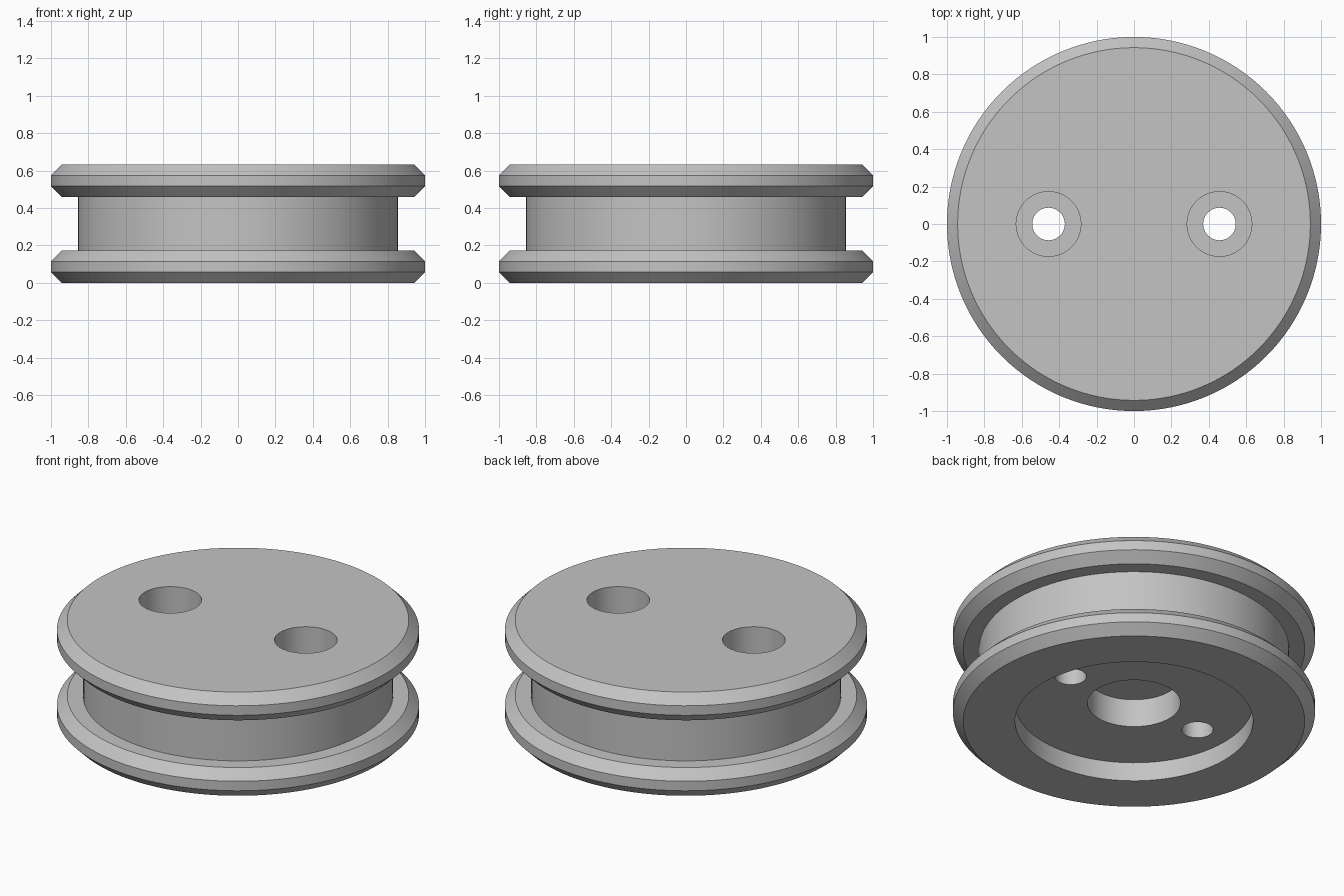
import bpy
import bmesh
import math

SEGMENTS = 128

cube = bpy.data.objects.get("Cube")
if cube:
    bpy.data.objects.remove(cube, do_unlink=True)

# One plain grey for the whole part
grey = bpy.data.materials.new("plain grey")
grey.use_nodes = True
colour = (0.55, 0.55, 0.55, 1.0)
grey.diffuse_color = colour
grey.node_tree.nodes["Principled BSDF"].inputs["Base Color"].default_value = colour


def lathe(name, profile, segments, x=0.0):
    """Revolve a closed (radius, height) profile that starts and ends on the axis."""
    bm = bmesh.new()
    rings = []
    for r, z in profile:
        if r == 0:
            rings.append([bm.verts.new((0, 0, z))])
        else:
            angles = [2 * math.pi * i / segments for i in range(segments)]
            rings.append([bm.verts.new((r * math.cos(a), r * math.sin(a), z)) for a in angles])
    for low, high in zip(rings, rings[1:]):
        for i in range(segments):
            j = (i + 1) % segments
            if len(low) == 1:
                bm.faces.new((low[0], high[j], high[i]))
            elif len(high) == 1:
                bm.faces.new((low[i], low[j], high[0]))
            else:
                bm.faces.new((low[i], low[j], high[j], high[i]))
    bmesh.ops.recalc_face_normals(bm, faces=bm.faces)
    mesh = bpy.data.meshes.new(name)
    bm.to_mesh(mesh)
    bm.free()
    mesh.materials.append(grey)
    obj = bpy.data.objects.new(name, mesh)
    obj.location.x = x
    bpy.context.collection.objects.link(obj)
    return obj


def flange(z):
    """Outer edge of a rim with chamfers above and below."""
    return [(0.943, z), (1.0, z + 0.057), (1.0, z + 0.115), (0.943, z + 0.172)]


# Grooved wheel: centre bore, wide recess, lower flange, groove, upper flange
bore = [(0, 0.286), (0.257, 0.286), (0.257, 0.115)]
recess = [(0.657, 0.115), (0.657, 0)]
groove = [(0.856, 0.172), (0.856, 0.46)]
top = [(0, 0.632)]
wheel = lathe("grooved_wheel", bore + recess + flange(0) + groove + flange(0.46) + top, SEGMENTS)

# Counterbored screw holes, one on each side
hole = [(0, 0.05), (0.087, 0.05), (0.087, 0.32), (0.173, 0.32), (0.173, 0.75), (0, 0.75)]
bpy.context.view_layer.objects.active = wheel
for side in (-1, 1):
    cutter = lathe("screw_hole_cutter", hole, 64, side * 0.457)
    cutter.hide_render = True
    cut = wheel.modifiers.new("screw hole", 'BOOLEAN')
    cut.operation = 'DIFFERENCE'
    cut.solver = 'EXACT'
    cut.object = cutter
    bpy.ops.object.modifier_apply(modifier=cut.name)
    bpy.data.objects.remove(cutter, do_unlink=True)

# Smooth round walls, crisp edges
for obj in bpy.context.selected_objects:
    obj.select_set(False)
wheel.select_set(True)
bpy.ops.object.shade_smooth_by_angle(angle=math.radians(30))
